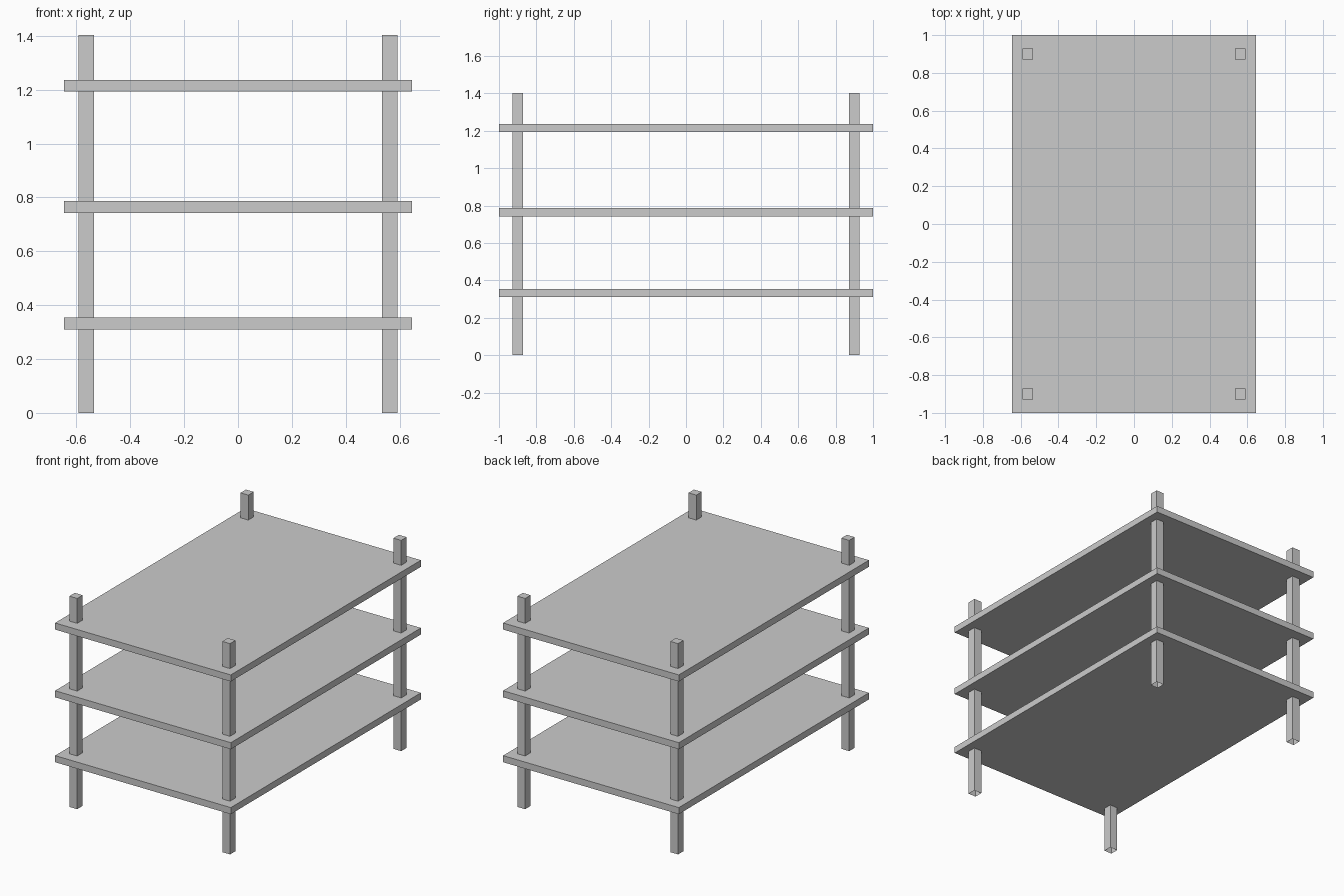
import bpy, bmesh
from mathutils import Matrix, Vector

if "Cube" in bpy.data.objects:
    bpy.data.objects.remove(bpy.data.objects["Cube"])


def box(name, center, size, open_bottom=False):
    bm = bmesh.new()
    bmesh.ops.create_cube(bm, size=1, matrix=Matrix.Translation(center) @ Matrix.Diagonal((*size, 1)))
    if open_bottom:
        bm.normal_update()
        bottom = [f for f in bm.faces if f.normal.z < -0.9]
        bmesh.ops.delete(bm, geom=bottom, context='FACES_ONLY')
    mesh = bpy.data.meshes.new(name)
    bm.to_mesh(mesh)
    bm.free()
    obj = bpy.data.objects.new(name, mesh)
    bpy.context.collection.objects.link(obj)
    return obj


# Three flat shelves
for label, z in (("lower", 0.332), ("middle", 0.764), ("upper", 1.215)):
    box(label + "_shelf", Vector((0, 0, z)), (1.294, 2.0, 0.044))

# Four corner posts, open underneath
for side, sx in (("left", -1), ("right", 1)):
    for end, sy in (("front", -1), ("back", 1)):
        box(f"{end}_{side}_post", Vector((sx * 0.563, sy * 0.9, 0.7015)),
            (0.057, 0.057, 1.403), open_bottom=True)
